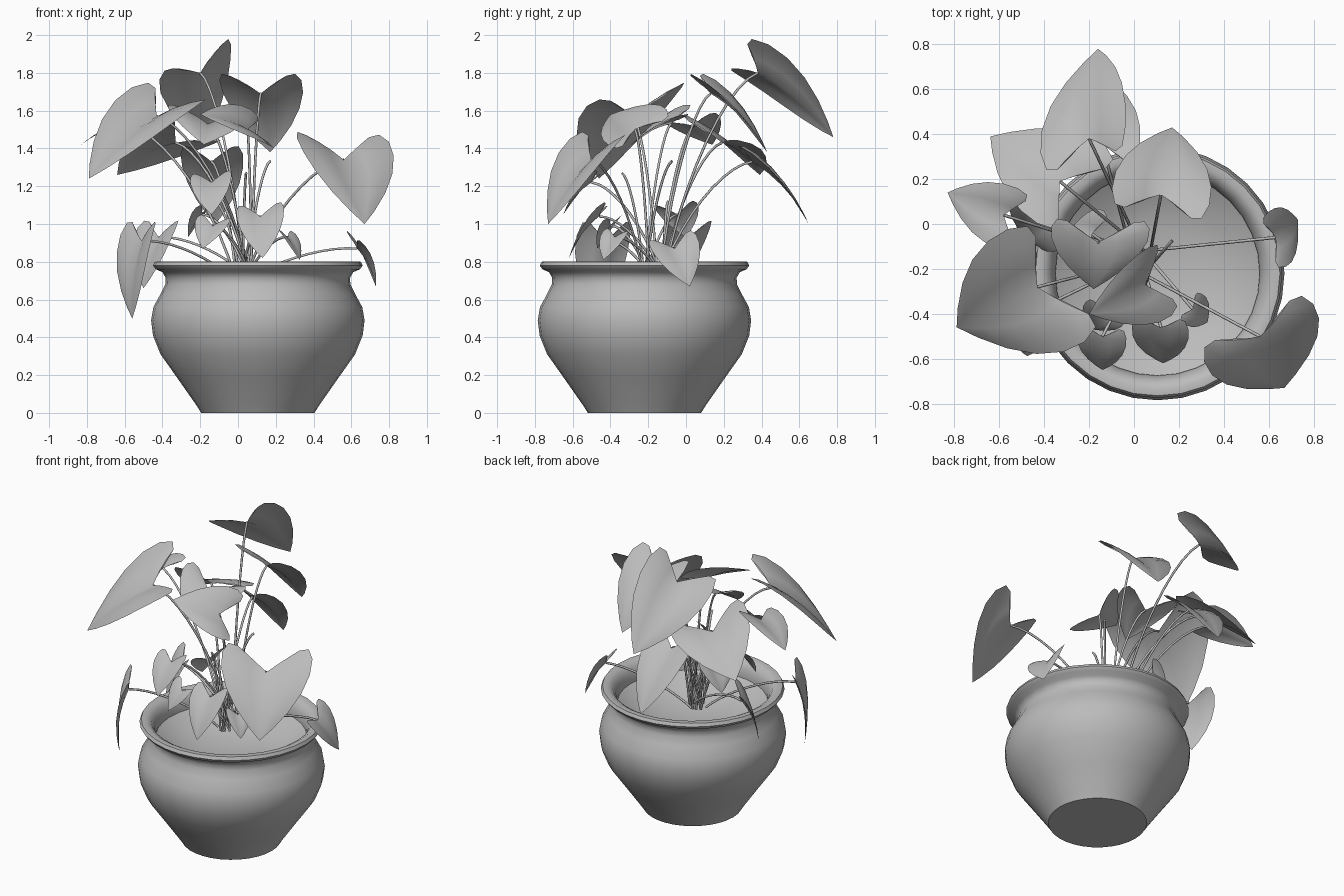
import bpy, bmesh, math, random
from mathutils import Vector as V, Matrix

if "Cube" in bpy.data.objects:
    bpy.data.objects.remove(bpy.data.objects["Cube"])

random.seed(4)
grey = bpy.data.materials.new("plain_grey")
grey.diffuse_color = (0.5, 0.5, 0.5, 1)
grey.use_nodes = True
grey.node_tree.nodes["Principled BSDF"].inputs["Base Color"].default_value = grey.diffuse_color
POT = V((0.105, -0.22, 0))
CROWN = V((0.03, -0.17, 0.70))


def add_mesh(name, bm):
    me = bpy.data.meshes.new(name)
    bm.to_mesh(me)
    bm.free()
    ob = bpy.data.objects.new(name, me)
    bpy.context.collection.objects.link(ob)
    me.materials.append(grey)
    bpy.ops.object.select_all(action='DESELECT')
    ob.select_set(True)
    bpy.context.view_layer.objects.active = ob
    bpy.ops.object.shade_smooth_by_angle(angle=math.radians(50))
    return ob


def lathe(name, profile, sides=32):
    bm = bmesh.new()
    pts = [bm.verts.new(POT + V((r, 0, z))) for r, z in profile]
    edges = [bm.edges.new(p) for p in zip(pts, pts[1:])]
    bmesh.ops.spin(bm, geom=pts + edges, cent=POT, axis=(0, 0, 1),
                   angle=math.tau, steps=sides)
    bmesh.ops.remove_doubles(bm, verts=bm.verts, dist=1e-4)
    bmesh.ops.recalc_face_normals(bm, faces=bm.faces)
    return add_mesh(name, bm)


# Pot with rolled rim, and the hollowed soil inside it
lathe("pot", [(0, 0), (0.30, 0), (0.325, 0.04), (0.43, 0.19), (0.515, 0.31),
              (0.555, 0.41), (0.565, 0.49), (0.553, 0.56), (0.515, 0.63),
              (0.49, 0.68), (0.488, 0.715), (0.505, 0.745), (0.54, 0.76),
              (0.555, 0.78), (0.545, 0.80), (0.515, 0.802), (0.485, 0.785),
              (0.465, 0.75), (0.455, 0.71), (0.455, 0.67)])
soil = lathe("soil", [(0, 0.56), (0.2, 0.575), (0.34, 0.615), (0.455, 0.69)])
if soil.data.polygons[0].normal.z < 0:
    soil.data.flip_normals()

# Half heart outline: (midrib position, edge along midrib, edge toward lobe)
HEART = [(0, -0.04, 0.4), (0, -0.08, 0.75), (0, -0.02, 0.98), (0.08, 0.17, 1.1),
         (0.24, 0.40, 1.08), (0.43, 0.62, 0.92), (0.64, 0.80, 0.64),
         (0.83, 0.93, 0.29), (1, 1, 0)]


def leaf(name, base, tip, width, roll, arch=0.07):
    """Heart leaf; roll in degrees lifts its right half, seen toward the tip."""
    axis = tip - base
    ahead = axis.normalized()
    side = ahead.cross(V((0, 0, 1))).normalized()
    side = Matrix.Rotation(-math.radians(roll), 3, ahead) @ side
    if side.z * roll < 0:
        side = Matrix.Rotation(math.radians(2 * roll), 3, ahead) @ side
    up = side.cross(ahead)
    bm = bmesh.new()
    for sign in (-1, 1):
        lobe = width * (side * sign - ahead * 0.6 + up * 0.12)
        rows = []
        for m, a, b in HEART:
            mid, edge = base + axis * m, base + axis * a + lobe * b
            row = []
            for s in (0, 0.35, 0.7, 1):
                along = m + (a - m) * s
                lift = arch * axis.length * 4 * along * (1 - along)
                lift += 0.22 * width * b * s * (1 - s)
                row.append(bm.verts.new(mid.lerp(edge, s) + up * lift))
            rows.append(row)
        for r0, r1 in zip(rows, rows[1:]):
            for i in range(3):
                bm.faces.new((r0[i], r0[i + 1], r1[i + 1], r1[i])[::-sign])
    bmesh.ops.remove_doubles(bm, verts=bm.verts, dist=1e-4)
    bmesh.ops.dissolve_degenerate(bm, edges=bm.edges, dist=1e-5)
    bmesh.ops.recalc_face_normals(bm, faces=bm.faces)
    if sum(f.normal.dot(up) for f in bm.faces) < 0:
        bmesh.ops.reverse_faces(bm, faces=bm.faces)
    add_mesh(name, bm)


def stem(name, end):
    ang = random.uniform(0, math.tau)
    start = CROWN + 0.05 * V((math.cos(ang), math.sin(ang), 0))
    out = V((end.x - start.x, end.y - start.y, 0))
    rise = V((0, 0, end.z - start.z))
    cu = bpy.data.curves.new(name, 'CURVE')
    cu.dimensions = '3D'
    cu.bevel_depth, cu.bevel_resolution, cu.resolution_u = 0.007, 1, 10
    cu.use_fill_caps = True
    sp = cu.splines.new('BEZIER')
    sp.bezier_points.add(1)
    p, q = sp.bezier_points
    for pt in (p, q):
        pt.handle_left_type = pt.handle_right_type = 'FREE'
    p.co = p.handle_left = start
    p.handle_right = start + out * 0.2 + rise * 0.5
    q.co = q.handle_right = end
    q.handle_left = end - out * 0.32 - rise * 0.08 + V((0, 0, 0.03))
    cu.materials.append(grey)
    bpy.context.collection.objects.link(bpy.data.objects.new(name, cu))


# Main leaves: base, tip, half width, roll
LEAVES = {
    "top_back": ((-.2, .38, 1.8), (-.16, .78, 1.46), .2, 34),
    "upper_right": ((.12, .13, 1.69), (.17, .43, 1.38), .2, 0),
    "lower_back": ((-.14, .35, 1.33), (-.12, .65, 1), .15, 0),
    "back_left": ((-.33, .19, 1.43), (-.64, .39, 1.26), .22, -20),
    "large_left": ((-.43, -.28, 1.57), (-.79, -.46, 1.24), .28, 12),
    "far_left": ((-.58, .04, 1.52), (-.83, .14, 1.42), .13, 12),
    "centre": ((.05, -.27, 1.5), (-.2, -.4, 1.58), .17, 32),
    "inner": ((-.16, -.08, 1.53), (-.18, -.29, 1.42), .2, 8),
    "large_right": ((.56, -.5, 1.34), (.67, -.73, 1), .25, 3),
    "rim_right": ((.63, -.06, .87), (.73, .02, .67), .12, -25),
    "rim_left": ((-.51, -.42, .91), (-.56, -.45, .5), .15, 0),
    "front": ((.12, -.46, 1.04), (.13, -.62, .82), .115, -8),
    "front_left": ((-.14, -.5, 1.22), (-.14, -.65, 1.05), .1, -8),
    "low_left": ((-.42, .02, .93), (-.5, -.05, .66), .14, 0),
}
for part, (base, tip, width, roll) in LEAVES.items():
    leaf(part + "_leaf", V(base), V(tip), width, roll)
    stem(part + "_stem", V(base))

# Small leaves spaced round the crown
for i in range(3):
    ang = math.radians(-42 - 84 * i)
    out = V((math.cos(ang), math.sin(ang), 0))
    base = CROWN + out * (0.31 - 0.03 * i) + V((0, 0, 0.23 + 0.06 * i))
    leaf(f"small_leaf_{i + 1}", base, base + out * 0.09 - V((0, 0, 0.12)),
         0.07 + 0.02 * i, 10)
    stem(f"small_stem_{i + 1}", base)

# Bare young shoots in the middle of the clump
for i in range(3):
    ang = 0.6 + i * math.tau / 3
    stem(f"shoot_{i + 1}", CROWN + V((0.17 * math.cos(ang), 0.17 * math.sin(ang),
                                      random.uniform(0.35, 0.7))))
